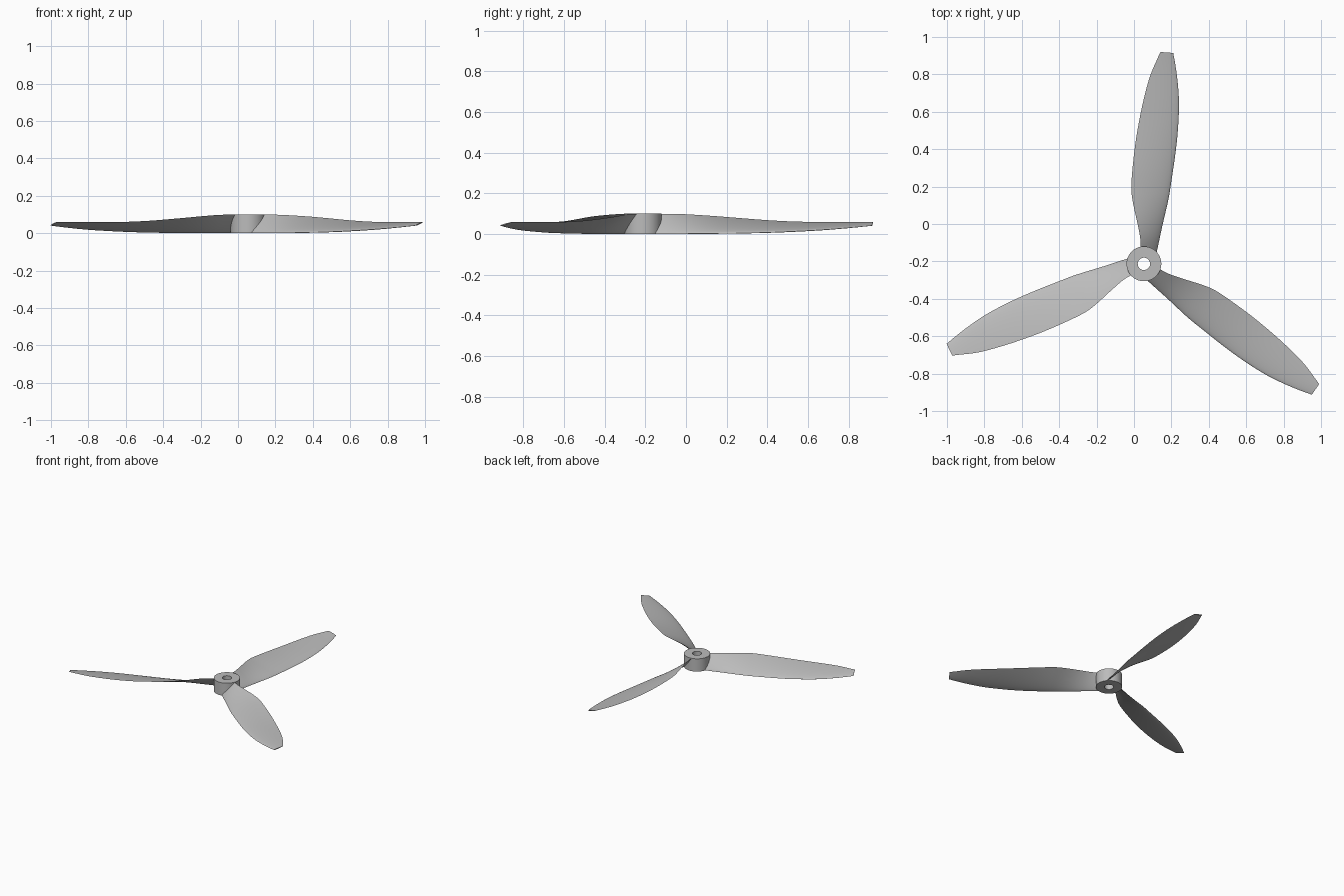
import bpy, bmesh, math
from mathutils import Vector, Matrix

cube = bpy.data.objects.get("Cube")
if cube:
    bpy.data.objects.remove(cube)

HUB = Vector((0.053, -0.213, 0))
HUB_R, HOLE_R, HEIGHT = 0.093, 0.033, 0.1

grey = bpy.data.materials.new("plain grey")
grey.use_nodes = True
colour = (0.5, 0.5, 0.5, 1)
grey.diffuse_color = colour
grey.node_tree.nodes["Principled BSDF"].inputs["Base Color"].default_value = colour


def add_object(name, bm, angle):
    bmesh.ops.recalc_face_normals(bm, faces=bm.faces)
    mesh = bpy.data.meshes.new(name)
    bm.to_mesh(mesh)
    bm.free()
    mesh.materials.append(grey)
    obj = bpy.data.objects.new(name, mesh)
    bpy.context.collection.objects.link(obj)
    bpy.ops.object.select_all(action='DESELECT')
    obj.select_set(True)
    bpy.context.view_layer.objects.active = obj
    bpy.ops.object.shade_smooth_by_angle(angle=math.radians(angle))
    return obj


def bridge(bm, a, b):
    for i in range(len(a)):
        j = (i + 1) % len(a)
        bm.faces.new((a[i], a[j], b[j], b[i]))


# Hub: a ring with a bore through it
bm = bmesh.new()
profile = [(HUB_R, 0), (HUB_R, HEIGHT), (HOLE_R, HEIGHT), (HOLE_R, 0)]
SIDES = 64
rings = [[bm.verts.new((r * math.cos(t), r * math.sin(t), z))
          for t in (math.tau * i / SIDES for i in range(SIDES))] for r, z in profile]
for k in range(4):
    bridge(bm, rings[k], rings[(k + 1) % 4])
add_object("hub", bm, 30).location = HUB

# Blade stations: radius, high edge x, low edge x, high edge z, low edge z
STATIONS = [
    (0.06, -0.020, 0.068, 0.099, 0.001),
    (0.13, -0.019, 0.083, 0.099, 0.001),
    (0.21, -0.033, 0.100, 0.097, 0.001),
    (0.34, -0.061, 0.130, 0.089, 0.002),
    (0.43, -0.067, 0.145, 0.082, 0.003),
    (0.61, -0.050, 0.171, 0.068, 0.007),
    (0.75, -0.028, 0.184, 0.061, 0.013),
    (0.88, -0.001, 0.187, 0.059, 0.020),
    (1.01, 0.035, 0.176, 0.059, 0.030),
    (1.13, 0.088, 0.157, 0.059, 0.041),
]


def smooth_rows(rows, steps):
    """Catmull-Rom interpolation through the stations."""
    pts = [Vector(r) for r in rows]
    out = []
    for i in range(len(pts) - 1):
        p0, p1, p2, p3 = (pts[min(max(i + d, 0), len(pts) - 1)] for d in (-1, 0, 1, 2))
        for s in range(steps):
            t = s / steps
            out.append(p1 + (p2 - p0) * (t / 2)
                       + (2 * p0 - 5 * p1 + 4 * p2 - p3) * (t * t / 2)
                       + (3 * p1 - p0 - 3 * p2 + p3) * (t ** 3 / 2))
    return out + [pts[-1]]


def section(r, xh, xl, zh, zl, count=14):
    """Thin aerofoil with its round nose on the low edge."""
    low, high = Vector((xl, r, zl)), Vector((xh, r, zh))
    chord = high - low
    up = Vector((-chord.z, 0, chord.x)).normalized()
    if up.z < 0:
        up = -up
    pts = []
    for i in range(2 * count):
        a = math.pi * i / count
        u = (1 - math.cos(a)) / 2
        half = 0.1 * chord.length * math.sqrt(u) * (1 - u)
        p = low + chord * u + up * (half if i < count else -half)
        p.z = min(max(p.z, 0), HEIGHT)
        p.y += 0.005 * (0.5 - u) * -(r > 1.1)
        pts.append(p)
    return pts


# Three twisted blades around the hub
for k, name in enumerate(("back_blade", "right_blade", "left_blade")):
    bm = bmesh.new()
    loops = [[bm.verts.new(p) for p in section(*row)] for row in smooth_rows(STATIONS, 5)]
    for a, b in zip(loops, loops[1:]):
        bridge(bm, a, b)
    bm.faces.new(loops[0])
    bm.faces.new(loops[-1])
    blade = add_object(name, bm, 40)
    blade.matrix_world = Matrix.Translation(HUB) @ Matrix.Rotation(k * math.tau / 3, 4, 'Z')
